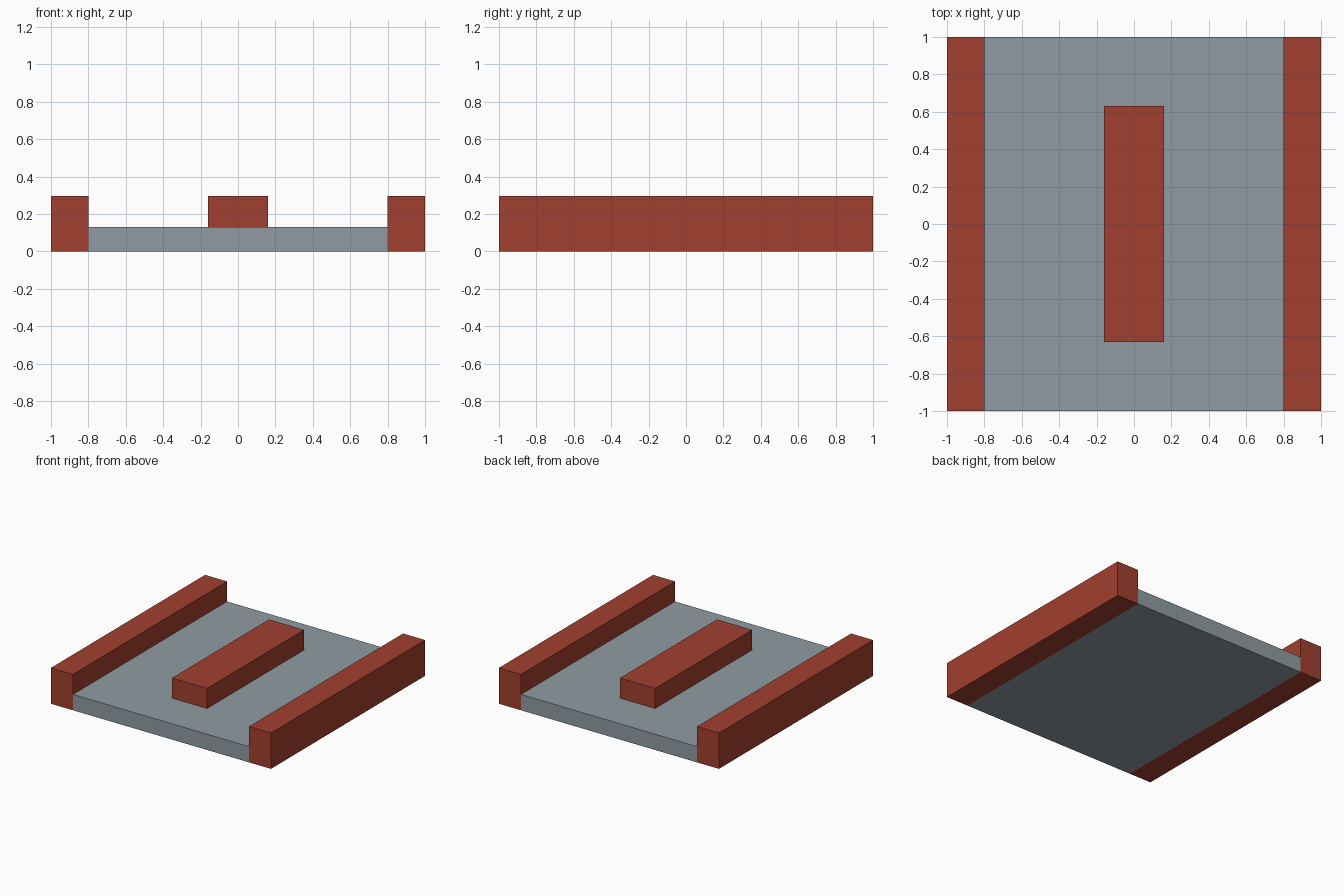
import bpy

if "Cube" in bpy.data.objects:
    bpy.data.objects.remove(bpy.data.objects["Cube"])

red = bpy.data.materials.new("red_paint")
red.diffuse_color = (0.36, 0.05, 0.028, 1)
red.use_nodes = True
red.node_tree.nodes["Principled BSDF"].inputs["Base Color"].default_value = red.diffuse_color
grey = bpy.data.materials.new("grey_deck")
grey.diffuse_color = (0.28, 0.33, 0.36, 1)
grey.use_nodes = True
grey.node_tree.nodes["Principled BSDF"].inputs["Base Color"].default_value = grey.diffuse_color


def box(name, x, y, z, mat):
    """Box from (min, max) ranges along each axis."""
    ranges = (x, y, z)
    bpy.ops.mesh.primitive_cube_add(size=1, location=[(a + b) / 2 for a, b in ranges])
    ob = bpy.context.object
    ob.name = name
    ob.scale = [b - a for a, b in ranges]
    bpy.ops.object.transform_apply(location=True, rotation=False, scale=True)
    ob.data.materials.append(mat)
    return ob


DECK, TOP, INNER = 0.13, 0.295, 0.8

# Flat deck between the side rails
box("deck", (-INNER, INNER), (-1, 1), (0, DECK), grey)

# Side rails, full length
for side, x in (("left", (-1, -INNER)), ("right", (INNER, 1))):
    box(side + "_rail", x, (-1, 1), (0, TOP), red)

# Raised block in the middle of the deck
box("centre_block", (-0.16, 0.16), (-0.63, 0.63), (DECK, TOP), red)
